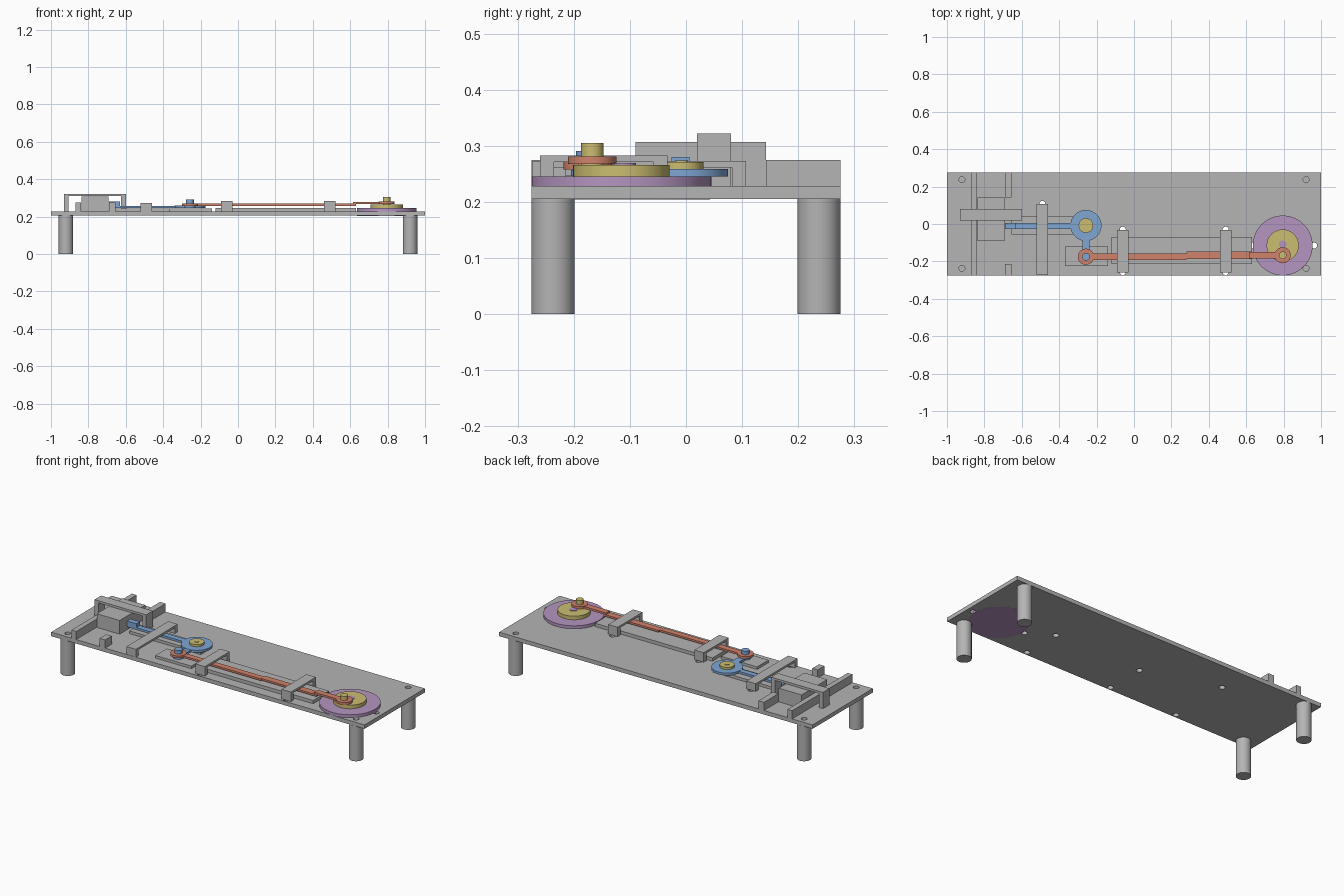
import bpy, bmesh, math
from mathutils import Matrix

if "Cube" in bpy.data.objects:
    bpy.data.objects.remove(bpy.data.objects["Cube"])


def material(name, rgb):
    m = bpy.data.materials.new(name)
    m.diffuse_color = (*rgb, 1)
    m.use_nodes = True
    m.node_tree.nodes["Principled BSDF"].inputs["Base Color"].default_value = m.diffuse_color
    return m


GRAY = material("light gray", (0.46, 0.46, 0.465))
BLUE = material("soft blue", (0.21, 0.38, 0.65))
RED = material("coral red", (0.64, 0.225, 0.15))
YELLOW = material("mustard yellow", (0.60, 0.51, 0.165))
PURPLE = material("lilac purple", (0.46, 0.30, 0.53))


def add_box(bm, x0, x1, y0, y1, z0, z1):
    mat = Matrix.Translation(((x0 + x1) / 2, (y0 + y1) / 2, (z0 + z1) / 2))
    mat = mat @ Matrix.Diagonal((x1 - x0, y1 - y0, z1 - z0, 1))
    bmesh.ops.create_cube(bm, size=1, matrix=mat)


def add_cyl(bm, x, y, r, z0, z1, n=48):
    bmesh.ops.create_cone(bm, cap_ends=True, segments=n, radius1=r, radius2=r,
                          depth=z1 - z0, matrix=Matrix.Translation((x, y, (z0 + z1) / 2)))


def make(name, mat, boxes=(), cyls=()):
    bm = bmesh.new()
    for b in boxes:
        add_box(bm, *b)
    for c in cyls:
        add_cyl(bm, *c)
    me = bpy.data.meshes.new(name)
    bm.to_mesh(me)
    bm.free()
    me.materials.append(mat)
    ob = bpy.data.objects.new(name, me)
    bpy.context.collection.objects.link(ob)
    bpy.ops.object.select_all(action='DESELECT')
    ob.select_set(True)
    bpy.context.view_layer.objects.active = ob
    if cyls:
        bpy.ops.object.shade_smooth_by_angle(angle=math.radians(30))
    return ob


TOP = 0.228      # upper face of the base plate
WX, WY = 0.795, -0.115   # drive wheel centre
PX, PY = -0.257, -0.008  # bell crank pivot
RY = -0.175      # connecting rod line

# Screw holes, then the base plate they pierce
holes = [(sx * 0.92, sy * 0.237) for sx in (-1, 1) for sy in (-1, 1)]
holes += [(x, y) for x in (-0.06, 0.49) for y in (-0.03, -0.257)]
holes += [(-0.49, 0.107), (-0.49, -0.255), (WX + 0.168, WY), (WX - 0.168, WY)]
cutter = make("hole_cutter", GRAY, cyls=[(x, y, 0.016, 0.15, 0.3, 24) for x, y in holes])
cutter.hide_render = True
plate = make("base_plate", GRAY, [(-1, 1, -0.275, 0.275, 0.205, TOP)])
mod = plate.modifiers.new("screw_holes", 'BOOLEAN')
mod.operation = 'DIFFERENCE'
mod.solver = 'EXACT'
mod.object = cutter
bpy.ops.object.modifier_apply(modifier=mod.name)
bpy.data.objects.remove(cutter)

# Four round legs
for sx in (-1, 1):
    for sy in (-1, 1):
        make("leg", GRAY, cyls=[(sx * 0.92, sy * 0.237, 0.0385, 0, 0.205)])

# Cross rails, sliding block and the bracket over it
make("outer_rail", GRAY, [(-0.87, -0.84, -0.275, 0.275, TOP, 0.275)])
make("inner_rail_back", GRAY, [(-0.69, -0.655, 0.143, 0.275, TOP, 0.275)])
make("inner_rail_front", GRAY, [(-0.69, -0.655, -0.275, -0.215, TOP, 0.275)])
make("sliding_block", GRAY, [(-0.838, -0.692, -0.09, 0.143, TOP, 0.307)])
make("block_bracket", GRAY, [(-0.93, -0.60, 0.02, 0.08, 0.309, 0.322),
                             (-0.93, -0.905, 0.02, 0.08, TOP, 0.309),
                             (-0.625, -0.60, 0.02, 0.08, TOP, 0.309)])

# Low guide plates beneath the rods
make("slide_guide", GRAY, [(-0.655, -0.20, -0.055, 0.04, TOP, 0.244)])
make("crank_guide", GRAY, [(-0.37, -0.14, -0.225, -0.12, TOP, 0.243)])
make("rod_guide", GRAY, [(-0.12, 0.63, -0.215, -0.07, TOP, 0.247)])


# Bridges that hold the rods down
def bridge(x, y0, y1, top):
    a, b, leg = x - 0.03, x + 0.03, 0.025
    make("bridge", GRAY, [(a, b, y0, y1, top - 0.012, top),
                          (a, b, y0, y0 + leg, TOP, top - 0.012),
                          (a, b, y1 - leg, y1, TOP, top - 0.012)])


bridge(-0.06, -0.26, -0.033, 0.283)
bridge(0.49, -0.26, -0.033, 0.283)
bridge(-0.49, -0.274, 0.107, 0.273)

# Drive wheel, visible through the plate, with its hub
make("drive_wheel", PURPLE, cyls=[(WX, WY, 0.16, TOP, 0.245, 64),
                                  (WX, WY, 0.158, 0.2045, TOP, 64)])
make("eccentric_disc", YELLOW, cyls=[(WX, WY, 0.086, 0.245, 0.266, 64)])
make("wheel_hub", PURPLE, cyls=[(WX, WY + 0.005, 0.021, 0.245, 0.269, 32)])
make("drive_pin", YELLOW, cyls=[(WX, -0.167, 0.02, 0.266, 0.305, 32)])

# Blue crank: pivot disc, side arm and link to the block
make("crank", BLUE,
     [(-0.69, PX, PY - 0.018, PY + 0.014, 0.246, 0.258),
      (-0.69, -0.63, PY - 0.018, PY + 0.014, 0.258, 0.28),
      (PX - 0.019, PX + 0.019, RY, PY, 0.245, 0.2575)],
     [(PX, PY, 0.083, 0.245, 0.2585), (PX, RY, 0.03, 0.245, 0.257)])
make("pivot_cap", YELLOW, cyls=[(PX, PY, 0.039, 0.258, 0.271),
                                (PX, PY, 0.012, 0.271, 0.274, 24)])
make("crank_pin", BLUE, cyls=[(PX, RY, 0.021, 0.257, 0.291, 32)])

# Red connecting rod in two overlapping lengths
make("connecting_rod", RED, [(PX, 0.28, RY - 0.017, RY + 0.017, 0.258, 0.269),
                             (0.28, 0.63, -0.186, -0.148, 0.258, 0.269)],
     [(PX, RY, 0.043, 0.258, 0.271)])
make("rod_end", RED, [(0.615, WX, -0.184, -0.15, 0.267, 0.279)],
     [(WX, -0.167, 0.043, 0.267, 0.281)])
